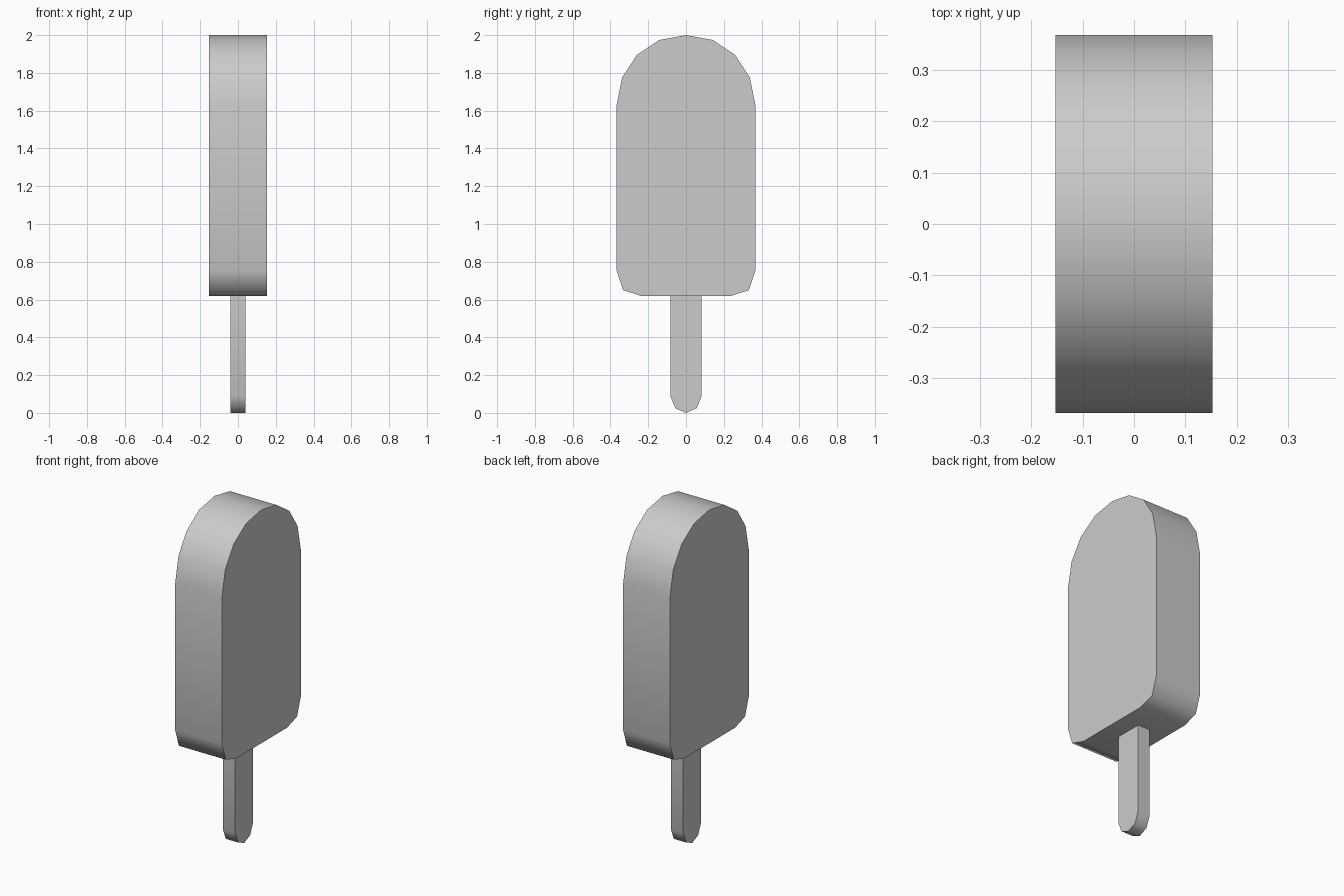
import bpy, bmesh, math

if "Cube" in bpy.data.objects:
    bpy.data.objects.remove(bpy.data.objects["Cube"])


def slab(name, half, thickness):
    """Mirror a half outline (y, z) about y = 0 and extrude it along x."""
    outline = half + [(-y, z) for y, z in reversed(half) if y > 0]
    bm = bmesh.new()
    face = bm.faces.new([bm.verts.new((-thickness / 2, y, z)) for y, z in outline])
    ext = bmesh.ops.extrude_face_region(bm, geom=[face], use_keep_orig=True)
    verts = [g for g in ext["geom"] if isinstance(g, bmesh.types.BMVert)]
    bmesh.ops.translate(bm, verts=verts, vec=(thickness, 0, 0))
    bmesh.ops.recalc_face_normals(bm, faces=bm.faces)
    mesh = bpy.data.meshes.new(name)
    bm.to_mesh(mesh)
    bm.free()
    obj = bpy.data.objects.new(name, mesh)
    bpy.context.collection.objects.link(obj)
    # Smooth rim, sharp flat sides
    bpy.ops.object.select_all(action='DESELECT')
    obj.select_set(True)
    bpy.context.view_layer.objects.active = obj
    bpy.ops.object.shade_smooth_by_angle(angle=math.radians(60))
    return obj


# Ice lolly body: domed top, small rounded lower corners
slab("ice_body", [(0, 2.0), (0.142, 1.974), (0.26, 1.895), (0.338, 1.775),
                  (0.368, 1.625), (0.368, 0.755), (0.333, 0.65), (0.24, 0.62)], 0.306)

# Wooden stick with a rounded lower end
slab("stick", [(0.083, 0.625), (0.083, 0.09), (0.057, 0.025), (0, 0)], 0.08)
